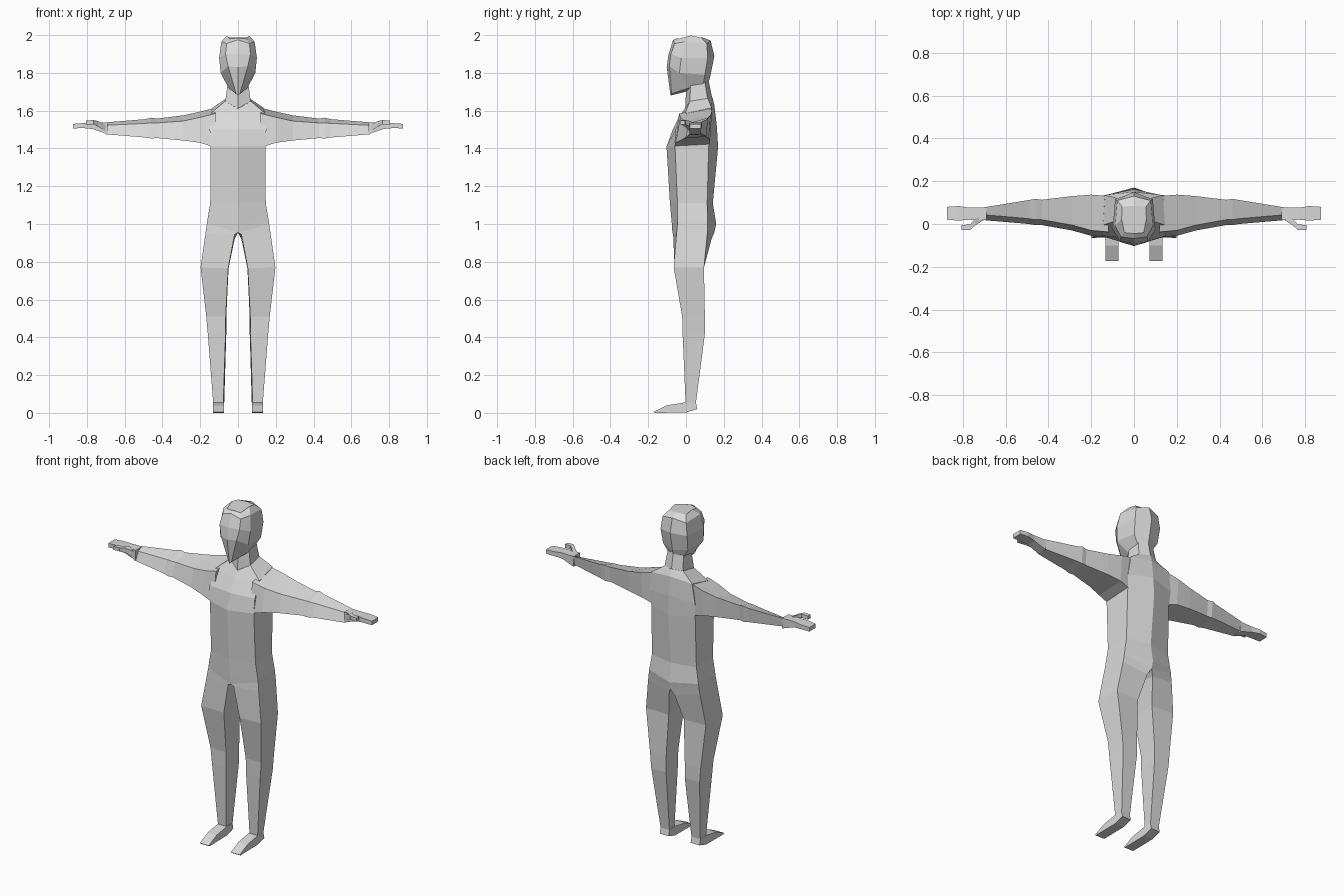
import bpy, bmesh

grey = bpy.data.materials.new("plain grey")
grey.diffuse_color = (0.7, 0.7, 0.7, 1)


def loft(name, rings, paired=False):
    """Skin a stack of closed rings and cap both ends; paired adds the mirrored limb."""
    bm = bmesh.new()
    loops = [[bm.verts.new(p) for p in ring] for ring in rings]
    n = len(loops[0])
    for a, b in zip(loops, loops[1:]):
        for i in range(n):
            j = (i + 1) % n
            bm.faces.new((a[i], a[j], b[j], b[i]))
    bm.faces.new(loops[0][::-1])
    bm.faces.new(loops[-1])
    bmesh.ops.recalc_face_normals(bm, faces=bm.faces)
    mesh = bpy.data.meshes.new(name)
    bm.to_mesh(mesh)
    bm.free()
    mesh.materials.append(grey)
    ob = bpy.data.objects.new(name, mesh)
    bpy.context.collection.objects.link(ob)
    if paired:
        mod = ob.modifiers.new("mirror", 'MIRROR')
        mod.use_mirror_merge = False
    return ob


def whole(half):
    """Close a half ring (front centre to back centre) across x = 0."""
    return half + [(-x, y, z) for x, y, z in half[-2:0:-1]]


# Torso: front centre, front side, back side, back centre
loft("torso", [whole(r) for r in [
    [(0, -.072, .955), (.165, -.045, 1.0), (.165, .115, 1.0), (0, .15, .955)],
    [(0, -.075, 1.0), (.163, -.045, 1.015), (.163, .115, 1.015), (0, .16, 1.0)],
    [(0, -.085, 1.11), (.147, -.045, 1.11), (.147, .112, 1.11), (0, .142, 1.11)],
    [(0, -.103, 1.41), (.145, -.058, 1.41), (.145, .12, 1.41), (0, .17, 1.41)],
    [(0, -.07, 1.5), (.15, -.055, 1.5), (.15, .13, 1.5), (0, .163, 1.52)],
    [(0, -.035, 1.57), (.145, -.005, 1.585), (.135, .135, 1.615), (0, .15, 1.63)],
    [(0, -.005, 1.61), (.068, .02, 1.65), (.062, .115, 1.665), (0, .14, 1.67)],
]])

# Neck
loft("neck", [whole(r) for r in [
    [(0, -.005, 1.6), (.068, .02, 1.645), (.062, .115, 1.66), (0, .14, 1.66)],
    [(0, .0, 1.7), (.055, .025, 1.74), (.052, .10, 1.75), (0, .12, 1.76)],
]])

# Head: front centre, face edge, temple, back corner, back centre
loft("head", [whole(r) for r in [
    [(0, -.082, 1.68), (.01, -.076, 1.69), (.05, .015, 1.72), (.045, .09, 1.73), (0, .115, 1.73)],
    [(0, -.102, 1.83), (.052, -.088, 1.835), (.092, -.035, 1.80), (.082, .10, 1.79), (0, .128, 1.78)],
    [(0, -.092, 1.90), (.066, -.08, 1.90), (.1, -.025, 1.88), (.088, .115, 1.88), (0, .15, 1.89)],
    [(0, -.068, 1.975), (.06, -.06, 1.955), (.088, -.01, 1.965), (.078, .11, 1.955), (0, .13, 1.972)],
    [(0, -.045, 1.985), (.045, -.04, 1.98), (.058, .025, 1.998), (.055, .08, 1.987), (0, .085, 1.988)],
]])

# Arms: x, front y, back y, bottom z, front top z, back top z
arm = [(.12, -.062, .13, 1.405, 1.585, 1.615),
       (.2, -.055, .137, 1.43, 1.565, 1.595),
       (.29, -.03, .13, 1.442, 1.545, 1.575),
       (.43, -.005, .113, 1.455, 1.535, 1.558),
       (.46, -.005, .117, 1.453, 1.535, 1.563),
       (.49, .0, .112, 1.458, 1.533, 1.555),
       (.70, .018, .078, 1.475, 1.522, 1.538)]
loft("arm", [[(x, f, zb), (x, f + .025, zf), (x, b, zt), (x, b - .01, zb + .01)]
             for x, f, b, zb, zf, zt in arm], True)

# Hands: x, front y, back y, bottom z, top z
hand = [(.69, .018, .078, 1.475, 1.537), (.77, .02, .076, 1.503, 1.537),
        (.82, .016, .084, 1.508, 1.534), (.873, .02, .08, 1.506, 1.53)]
loft("hand", [[(x, f, zb), (x, f, zt), (x, b, zt), (x, b, zb)]
              for x, f, b, zb, zt in hand], True)

# Thumbs
thumb = [(.70, .02, .045, 1.49, 1.525), (.74, -.005, .025, 1.515, 1.545),
         (.765, -.028, -.002, 1.528, 1.55), (.805, -.028, -.005, 1.527, 1.548)]
loft("thumb", [[(x, f, zb), (x, f, zt), (x, b, zt), (x, b, zb)]
               for x, f, b, zb, zt in thumb], True)

# Legs: outer front, inner front, inner back, outer back
loft("leg", [
    [(.165, -.045, 1.0), (.0, -.072, .955), (.0, .15, .955), (.165, .115, 1.0)],
    [(.172, -.05, .95), (.018, -.068, .945), (.018, .135, .92), (.172, .113, .95)],
    [(.198, -.065, .77), (.052, -.06, .765), (.05, .092, .765), (.198, .095, .77)],
    [(.168, -.02, .51), (.065, -.02, .51), (.062, .1, .51), (.168, .1, .51)],
    [(.160, -.018, .42), (.066, -.018, .42), (.062, .1, .42), (.160, .1, .42)],
    [(.131, -.002, .05), (.078, -.002, .05), (.073, .052, .05), (.131, .052, .05)],
], True)

# Feet: side profile extruded across
profile = [(.06, .02), (.052, .056), (-.002, .056), (-.10, .04), (-.172, .006), (-.165, 0), (.0, .002)]
loft("foot", [[(x, y, z) for y, z in profile] for x in (.073, .132)], True)
